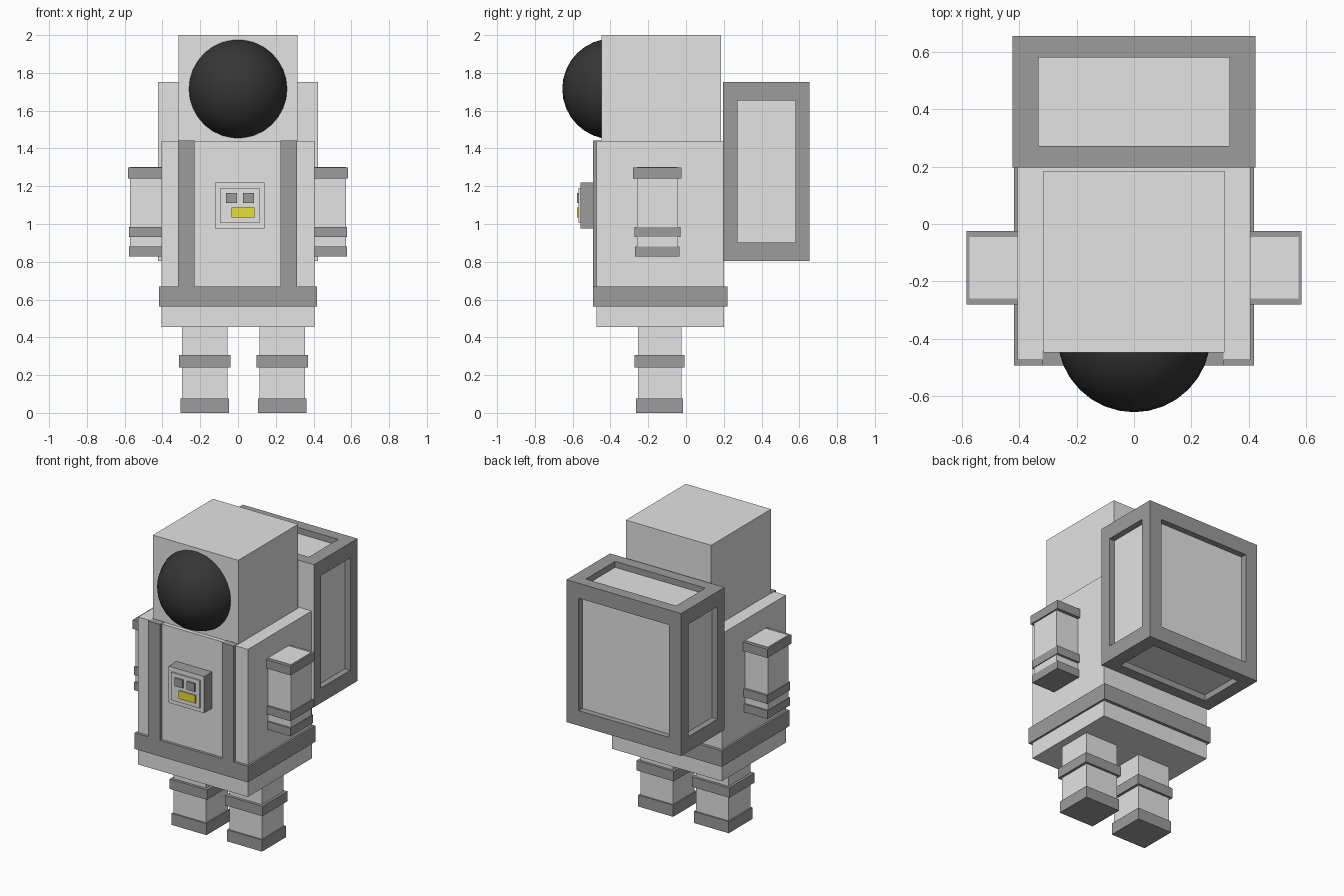
import bpy, bmesh
from mathutils import Vector

if "Cube" in bpy.data.objects:
    bpy.data.objects.remove(bpy.data.objects["Cube"])


def material(name, rgb):
    m = bpy.data.materials.new(name)
    m.diffuse_color = (*rgb, 1)
    m.use_nodes = True
    m.node_tree.nodes["Principled BSDF"].inputs["Base Color"].default_value = m.diffuse_color
    return m


LIGHT = material("light grey", (0.77, 0.77, 0.77))
DARK = material("dark grey", (0.335, 0.335, 0.335))
BLACK = material("visor black", (0.036, 0.036, 0.036))
YELLOW = material("button yellow", (0.87, 0.79, 0.04))


def finish(name, bm, *mats):
    me = bpy.data.meshes.new(name)
    bm.to_mesh(me)
    bm.free()
    for m in mats:
        me.materials.append(m)
    ob = bpy.data.objects.new(name, me)
    bpy.context.collection.objects.link(ob)
    return ob


def cube(lo, hi):
    """bmesh box between two corners"""
    bm = bmesh.new()
    bmesh.ops.create_cube(bm, size=1)
    lo, hi = Vector(lo), Vector(hi)
    for v in bm.verts:
        v.co = (lo + hi) / 2 + v.co * (hi - lo)
    return bm


def box(name, x, y, z, *mats):
    return finish(name, cube((x[0], y[0], z[0]), (x[1], y[1], z[1])), *mats)


# Head and domed visor
box("head", (-0.315, 0.315), (-0.447, 0.185), (1.44, 2.0), LIGHT)
bm = bmesh.new()
bmesh.ops.create_uvsphere(bm, u_segments=32, v_segments=16, radius=0.267)
bmesh.ops.translate(bm, verts=bm.verts, vec=(0, -0.388, 1.715))
for f in bm.faces:
    f.smooth = True
finish("visor", bm, BLACK)

# Torso, belt and front straps
box("torso", (-0.405, 0.405), (-0.474, 0.2), (0.456, 1.44), LIGHT)
box("belt", (-0.418, 0.418), (-0.492, 0.22), (0.563, 0.67), DARK)
for side, x in (("left", (-0.318, -0.23)), ("right", (0.226, 0.312))):
    box(side + "_strap", x, (-0.492, -0.44), (0.6, 1.443), DARK)

# Chest control box: dark sides, light front face, raised plate and buttons
control = box("control_box", (-0.122, 0.141), (-0.558, -0.46), (0.976, 1.22), DARK, LIGHT)
for p in control.data.polygons:
    p.material_index = int(p.normal.y < -0.5)
box("control_plate", (-0.096, 0.114), (-0.569, -0.55), (1.005, 1.19), LIGHT)
box("button_left", (-0.064, -0.005), (-0.578, -0.56), (1.11, 1.165), DARK)
box("button_right", (0.026, 0.085), (-0.578, -0.56), (1.11, 1.165), DARK)
box("button_long", (-0.034, 0.087), (-0.578, -0.56), (1.034, 1.087), YELLOW)

# Backpack: dark frame with recessed light panels, plain light front face
lo, hi = Vector((-0.423, 0.197, 0.803)), Vector((0.423, 0.655, 1.753))
margin, depth = Vector((0.09, 0.075, 0.1)), 0.04
bm = cube(lo, hi)
bm.normal_update()
mid = (lo + hi) / 2
for f in list(bm.faces):
    n = f.normal.copy()
    if n.y < -0.5:
        f.material_index = 1
        continue
    bmesh.ops.inset_individual(bm, faces=[f], thickness=0.05)
    for v in f.verts:
        for a in range(3):
            if abs(n[a]) < 0.5:
                v.co[a] = hi[a] - margin[a] if v.co[a] > mid[a] else lo[a] + margin[a]
    panel = bmesh.ops.extrude_face_region(bm, geom=[f])["geom"]
    bmesh.ops.translate(bm, verts=[g for g in panel if isinstance(g, bmesh.types.BMVert)],
                        vec=-n * depth)
    for g in panel:
        if isinstance(g, bmesh.types.BMFace):
            g.material_index = 1
    if f.is_valid and f not in panel:
        bmesh.ops.delete(bm, geom=[f], context='FACES_ONLY')
bmesh.ops.recalc_face_normals(bm, faces=bm.faces)
finish("backpack", bm, DARK, LIGHT)

# Arms with shoulder band and two cuffs
for side, s in (("left", -1), ("right", 1)):
    def limb(part, reach, y, z, mat):
        box(side + part, sorted((s * 0.37, s * reach)), y, z, mat)
    limb("_arm", 0.573, (-0.26, -0.045), (0.84, 1.302), LIGHT)
    limb("_shoulder_band", 0.583, (-0.28, -0.024), (1.24, 1.298), DARK)
    limb("_upper_cuff", 0.578, (-0.272, -0.03), (0.93, 0.985), DARK)
    limb("_lower_cuff", 0.577, (-0.27, -0.034), (0.828, 0.882), DARK)

# Legs with knee band and boot
for side, c in (("left", -0.176), ("right", 0.234)):
    def ring(part, half, y, z, mat):
        box(side + part, (c - half, c + half), y, z, mat)
    ring("_leg", 0.12, (-0.255, -0.025), (0.02, 0.47), LIGHT)
    ring("_knee_band", 0.137, (-0.273, -0.009), (0.241, 0.307), DARK)
    ring("_boot", 0.129, (-0.265, -0.015), (0.0, 0.077), DARK)
